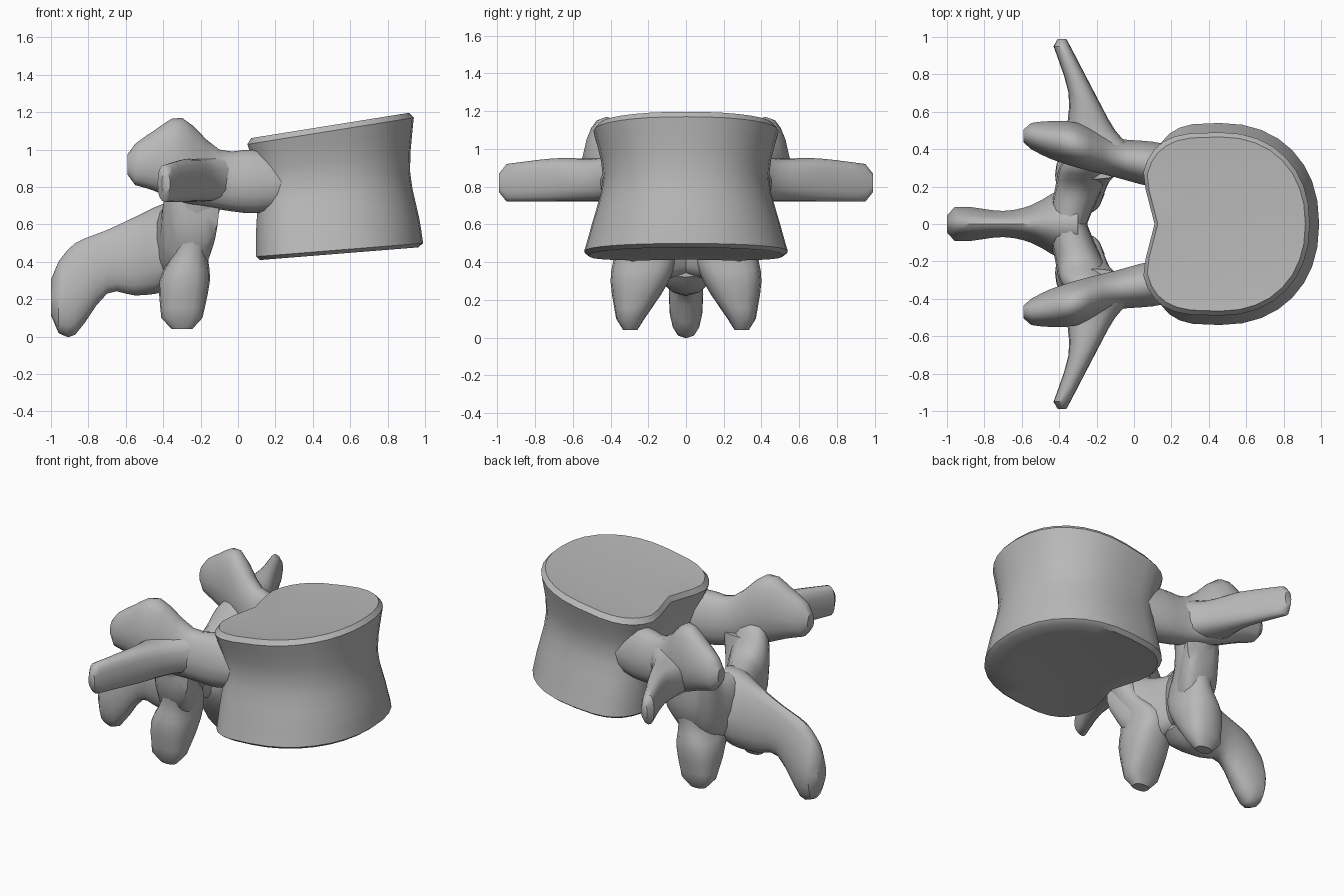
import bpy
import bmesh
from math import cos, sin, tau, radians, copysign

default = bpy.data.objects.get("Cube")
if default:
    bpy.data.objects.remove(default, do_unlink=True)

bone = bpy.data.materials.new("bone_grey")
bone.use_nodes = True
grey = 0.48
bone.diffuse_color = (grey, grey, grey, 1)
bone.node_tree.nodes["Principled BSDF"].inputs["Base Color"].default_value = (grey, grey, grey, 1)


def squircle(angle, power):
    """Point on a rounded unit square."""
    c, s = cos(angle), sin(angle)
    return (copysign(abs(c) ** (2 / power), c), copysign(abs(s) ** (2 / power), s))


def smooth_rows(columns, steps=3):
    """Turn columns of control values into rows, eased by a spline; a plain number stays constant."""
    count = len(columns[0])
    columns = [c if isinstance(c, tuple) else (c,) * count for c in columns]
    rows = []
    for i in range(count - 1):
        for step in range(steps):
            t = step / steps
            row = []
            for c in columns:
                before, a, b, after = c[max(i - 1, 0)], c[i], c[i + 1], c[min(i + 2, count - 1)]
                pull_a, pull_b = (b - before) / 2, (after - a) / 2
                bend = (a - b) * 2 + pull_a + pull_b
                row.append(a + t * (pull_a + t * (b - a - pull_a - bend + t * bend)))
            rows.append(row)
    rows.append([c[-1] for c in columns])
    return rows


def skin(name, rings, mirror=False):
    """Bridge rings of points, cap both ends, and shade smoothly."""
    bm = bmesh.new()
    loops = [[bm.verts.new(p) for p in ring] for ring in rings]
    n = len(loops[0])
    for a, b in zip(loops, loops[1:]):
        for i in range(n):
            j = (i + 1) % n
            bm.faces.new((a[i], a[j], b[j], b[i]))
    bm.faces.new(loops[0])
    bm.faces.new(loops[-1])
    bmesh.ops.recalc_face_normals(bm, faces=bm.faces)
    mesh = bpy.data.meshes.new(name)
    bm.to_mesh(mesh)
    bm.free()
    mesh.materials.append(bone)
    obj = bpy.data.objects.new(name, mesh)
    bpy.context.collection.objects.link(obj)
    bpy.ops.object.select_all(action="DESELECT")
    obj.select_set(True)
    bpy.context.view_layer.objects.active = obj
    bpy.ops.object.shade_smooth_by_angle(angle=radians(40))
    if mirror:
        mod = obj.modifiers.new("Mirror", "MIRROR")
        mod.use_axis = (False, True, False)


def loft(name, axis, along, low_a, high_a, low_b, high_b, tip, mirror=True, taper=0, sides=16):
    """Sections along an axis between limits on the other two axes, closed by a half-size tip.
    Taper narrows the high side of each section."""
    rows = smooth_rows((along, low_a, high_a, low_b, high_b))
    sections = [(row, row[0], 1) for row in rows] + [(rows[-1], tip, 0.5)]
    rings = []
    for (_, a0, a1, b0, b1), position, scale in sections:
        ring = []
        for i in range(sides):
            u, v = squircle(tau * i / sides, 2.5)
            u *= 1 - taper * max(v, 0)
            point = [(a0 + a1 + u * scale * (a1 - a0)) / 2,
                     (b0 + b1 + v * scale * (b1 - b0)) / 2]
            point.insert(axis, position)
            ring.append(point)
        rings.append(ring)
    skin(name, rings, mirror)


def body_ring(z, slope, back, front, half_width, rise=0, scale=1, sides=32):
    """Tilted outline: square and notched behind, round in front."""
    ring = []
    middle = 0.46
    for i in range(sides):
        angle = tau * i / sides
        behind = cos(angle) < 0
        u, v = squircle(angle, 3.4 if behind else 2.2)
        x = u * ((middle - back) if behind else (front - middle))
        y = v * half_width
        if behind:
            x += 0.08 * max(0, 1 - abs(y) / 0.28)
        x = middle + x * scale
        ring.append((x, y * scale, z + rise + slope * (x - 0.5)))
    return ring


# Drum-shaped body: waisted, with tilted and slightly hollow end plates
rows = smooth_rows((
    (0.46, 0.6, 0.85, 1.1),
    (0.08, 0.06, 0.08, 0.16),
    (0.08, 0.08, 0.08, 0.03),
    (0.99, 0.97, 0.92, 0.94),
    (0.54, 0.5, 0.44, 0.49)))
bottom, top = rows[0], rows[-1]
skin("vertebral_body",
     [body_ring(*bottom, rise=-0.01, scale=0.7), body_ring(*bottom, rise=-0.02, scale=0.95)]
     + [body_ring(*row) for row in rows]
     + [body_ring(*top, rise=0.03, scale=0.95), body_ring(*top, rise=0.02, scale=0.7)])

# Pedicle running back into the upper joint knob
loft("pedicle_and_upper_joint", 0,
     along=(0.3, 0.1, -0.1, -0.3, -0.45, -0.55),
     low_a=(0.2, 0.2, 0.25, 0.3, 0.35, 0.4),
     high_a=(0.4, 0.44, 0.46, 0.54, 0.55, 0.54),
     low_b=(0.7, 0.66, 0.68, 0.72, 0.78, 0.81),
     high_b=(0.95, 1, 1, 1.17, 1.1, 1.03),
     tip=-0.59, taper=0.3)

# Side wings
loft("transverse_process", 1,
     along=(0.4, 0.5, 0.7, 0.95),
     low_a=(-0.36, -0.36, -0.35, -0.43),
     high_a=(0, -0.1, -0.21, -0.34),
     low_b=0.72, high_b=(0.97, 0.95, 0.95, 0.92),
     tip=0.99)

# Plates closing the canal at the rear
loft("lamina", 1,
     along=(-0.05, 0.1, 0.2, 0.3, 0.38),
     low_a=(-0.45, -0.44, -0.42, -0.4, -0.35),
     high_a=(-0.27, -0.21, -0.16, -0.12, -0.1),
     low_b=(0.34, 0.31, 0.3, 0.36, 0.5),
     high_b=(0.7, 0.72, 0.76, 0.88, 0.9),
     tip=0.4)

# Lower joints hanging below the laminae
loft("lower_joint", 2,
     along=(0.8, 0.6, 0.45, 0.3, 0.1),
     low_a=(-0.35, -0.34, -0.35, -0.42, -0.41),
     high_a=(-0.06, -0.12, -0.16, -0.15, -0.19),
     low_b=(0.24, 0.18, 0.06, 0.09, 0.22),
     high_b=(0.43, 0.39, 0.38, 0.4, 0.37),
     tip=0.04)

# Rear fin
half_widths = (0.18, 0.18, 0.1, 0.07, 0.09, 0.09)
loft("spinous_process", 0,
     along=(-0.3, -0.4, -0.55, -0.7, -0.87, -0.96),
     low_a=tuple(-w for w in half_widths),
     high_a=half_widths,
     low_b=(0.32, 0.24, 0.22, 0.23, 0.01, 0.02),
     high_b=(0.72, 0.71, 0.64, 0.57, 0.5, 0.4),
     tip=-1, mirror=False, taper=0.4)
